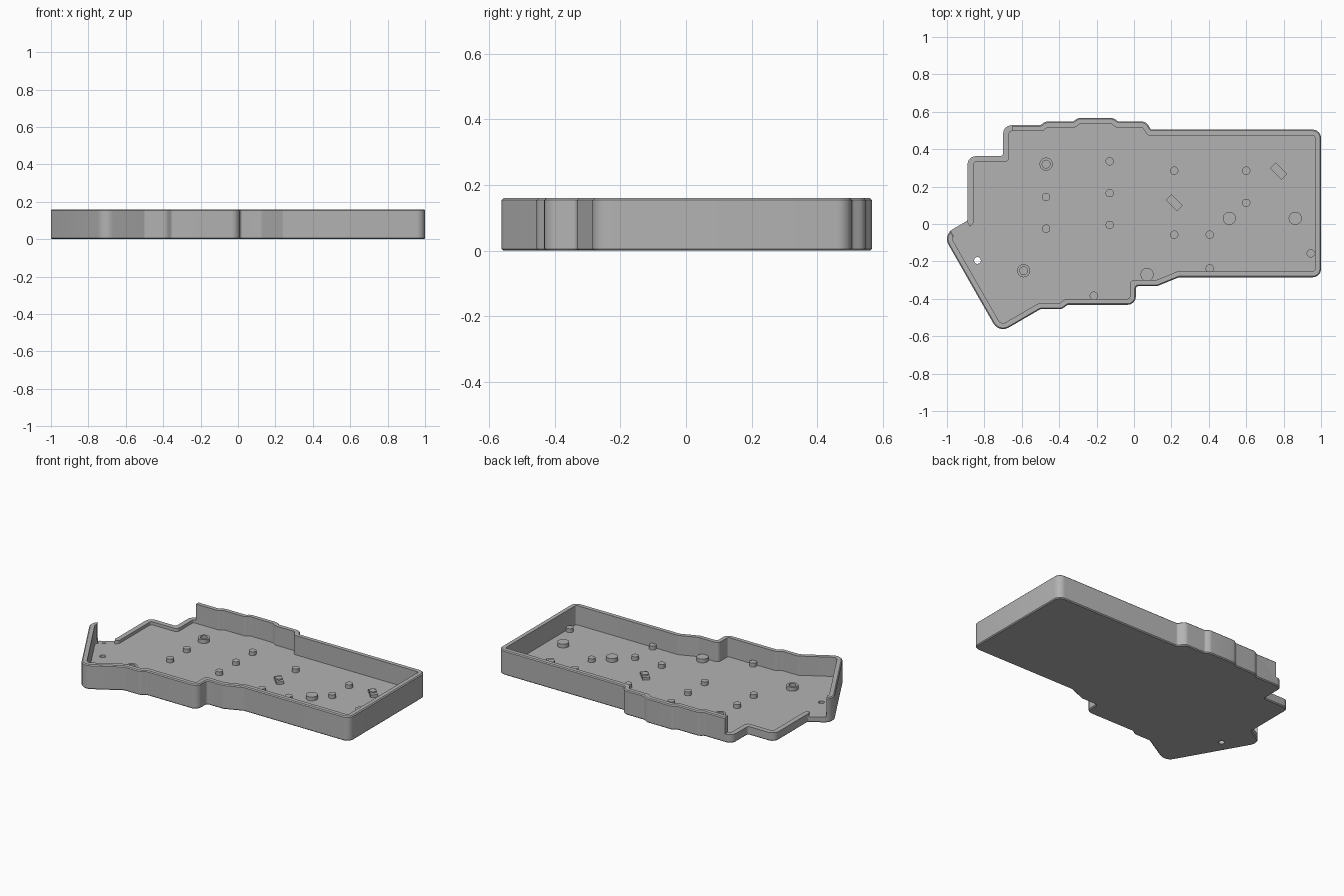
import bpy, bmesh, math
from mathutils import Vector, Matrix

cube = bpy.data.objects.get("Cube")
if cube:
    bpy.data.objects.remove(cube, do_unlink=True)

GREY = (0.45, 0.45, 0.45, 1)
mat = bpy.data.materials.new("plain grey")
mat.use_nodes = True
mat.diffuse_color = GREY
mat.node_tree.nodes["Principled BSDF"].inputs["Base Color"].default_value = GREY

HEIGHT, FLOOR, LOW, WALL = 0.16, 0.035, 0.055, 0.032

# Sharp-cornered footprint, counter-clockwise
OUTLINE = [Vector(p) for p in (
    (1, .505), (.09, .505), (.065, .548), (-.085, .548), (-.11, .567), (-.3, .567),
    (-.325, .548), (-.475, .548), (-.5, .528), (-.7, .528), (-.7, .363), (-.89, .363),
    (-.89, .018), (-1.022, -.058), (-.722, -.584), (-.5, -.455), (-.385, -.455),
    (-.355, -.432), (.01, -.432), (.01, -.332), (.125, -.332), (.24, -.285), (1, -.285))]


def cross(a, b):
    return a.x * b.y - a.y * b.x


def footprint(inset):
    """Footprint moved inwards by inset, with rounded corners."""
    n = len(OUTLINE)
    pts, turns = [], []
    for i, p in enumerate(OUTLINE):
        d0 = (p - OUTLINE[i - 1]).normalized()
        d1 = (OUTLINE[(i + 1) % n] - p).normalized()
        n0, n1 = Vector((-d0.y, d0.x)), Vector((-d1.y, d1.x))
        pts.append(p + (n0 + n1) * inset / (1 + n0.dot(n1)))
        turns.append(cross(d0, d1))
    ring = []
    for i, p in enumerate(pts):
        a, b = pts[i - 1] - p, pts[(i + 1) % n] - p
        radius = max(.045 - inset, .012) if turns[i] > 0 else .015 + inset * .3
        if abs(OUTLINE[i].x) > .71 and OUTLINE[i].y < 0 and OUTLINE[i].x < 0:
            radius += .015
        half = (math.pi - a.angle(b)) / 2
        t = min(radius * math.tan(half), .45 * min(a.length, b.length))
        s, e = p + a.normalized() * t, p + b.normalized() * t
        centre = p + (a.normalized() + b.normalized()).normalized() * t / math.sin(half)
        sweep = (s - centre).angle_signed(e - centre)
        for k in range(7):
            ring.append(centre + Matrix.Rotation(-sweep * k / 6, 2) @ (s - centre))
    return ring


def circle(x, y, r, sides=32):
    return [Vector((x + r * math.cos(2 * math.pi * k / sides),
                    y + r * math.sin(2 * math.pi * k / sides))) for k in range(sides)]


def rectangle(x, y, length, width, angle):
    turn = Matrix.Rotation(math.radians(angle), 2)
    return [Vector((x, y)) + turn @ Vector((sx * length / 2, sy * width / 2))
            for sx, sy in ((-1, -1), (1, -1), (1, 1), (-1, 1))]


def loft(name, sections):
    """Solid through (ring, height) sections, closed at both ends."""
    bm = bmesh.new()
    rings = [[bm.verts.new((p[0], p[1], z)) for p in ring] for ring, z in sections]
    for lo, hi in zip(rings, rings[1:]):
        for k in range(len(lo)):
            bm.faces.new((lo[k - 1], lo[k], hi[k], hi[k - 1]))
    bm.faces.new(rings[0][::-1])
    bm.faces.new(rings[-1])
    bmesh.ops.recalc_face_normals(bm, faces=bm.faces)
    mesh = bpy.data.meshes.new(name)
    bm.to_mesh(mesh)
    bm.free()
    mesh.materials.append(mat)
    obj = bpy.data.objects.new(name, mesh)
    bpy.context.collection.objects.link(obj)
    return obj


def select(obj):
    bpy.ops.object.select_all(action='DESELECT')
    obj.select_set(True)
    bpy.context.view_layer.objects.active = obj


def cut(obj, cutter):
    cutter.hide_render = True
    mod = obj.modifiers.new("cut", 'BOOLEAN')
    mod.operation, mod.solver, mod.object = 'DIFFERENCE', 'EXACT', cutter
    select(obj)
    bpy.ops.object.modifier_apply(modifier=mod.name)
    bpy.data.objects.remove(cutter, do_unlink=True)


# Tray with a chamfered foot and rim
outer, trimmed = footprint(0), footprint(.006)
tray = loft("tray", [(trimmed, 0), (outer, .006), (outer, HEIGHT - .006), (trimmed, HEIGHT)])
inner = footprint(WALL)
cut(tray, loft("hollow", [(inner, FLOOR), (inner, HEIGHT + .1)]))

# Lowered wall around the back right corner
low = [(-.65, .7), (-1.2, .7), (-1.105, .171), (-.98, -.045), (-.947, -.102), (-.8, 0), (-.65, .3)]
cut(tray, loft("low_wall_cutter", [(low, LOW), (low, HEIGHT + .1)]))

# Cable notch and screw hole
notch = rectangle(-.927, -.028, .1, .14, 30)
cut(tray, loft("notch_cutter", [(notch, FLOOR + .001), (notch, HEIGHT)]))
hole = circle(-.837, -.195, .018)
cut(tray, loft("hole_cutter", [(hole, -.1), (hole, .1)]))

# Small support pegs, then broad ones
PEG_TOP = .06
small = [(-.47, .145), (-.47, -.025), (-.13, .335), (-.13, .165), (-.13, -.005),
         (.215, .285), (.215, .113), (.215, -.057), (.405, -.057), (.6, .285), (.6, .113),
         (.77, .285), (.405, -.238), (.945, -.157), (-.215, -.383)]
broad = [(.51, .03), (.862, .03), (.07, -.27)]
for label, spots, r in (("small_peg", small, .022), ("broad_peg", broad, .035)):
    for x, y in spots:
        ring = circle(x, y, r)
        loft(label, [(ring, FLOOR - .005), (ring, PEG_TOP)])

# Hollow screw posts
for x, y in ((-.47, .32), (-.59, -.25)):
    wide, bore = circle(x, y, .035), circle(x, y, .021)
    loft("screw_post", [(wide, FLOOR - .005), (wide, PEG_TOP), (bore, PEG_TOP), (bore, FLOOR + .001)])

# Slanted blocks around two of the pegs
for x, y in ((.215, .113), (.773, .283)):
    block = rectangle(x, y, .086, .044, -45)
    loft("peg_block", [(block, FLOOR - .005), (block, PEG_TOP - .008)])

for obj in list(bpy.context.collection.objects):
    if obj.type == 'MESH' and mat.name in obj.data.materials:
        select(obj)
        bpy.ops.object.shade_smooth_by_angle(angle=math.radians(30))
